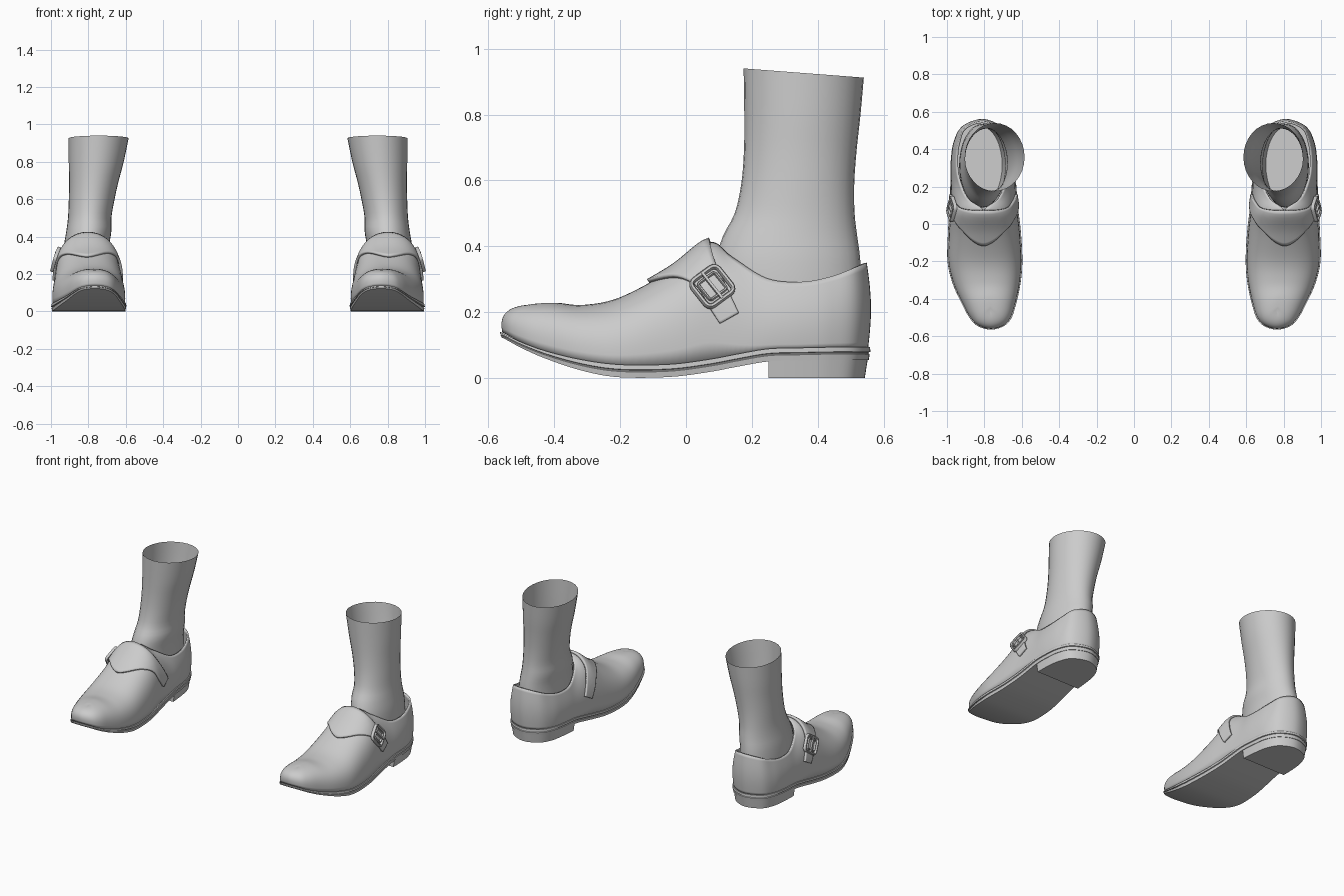
import bpy, bmesh, math
from mathutils import Vector, Matrix
from mathutils.bvhtree import BVHTree

if "Cube" in bpy.data.objects:
    bpy.data.objects.remove(bpy.data.objects["Cube"])


def catmull(rows, n, first=None, last=None):
    """Smooth interpolation through rows of numbers, n samples per span."""
    p = [first or rows[0]] + list(rows) + [last or rows[-1]]
    out = []
    for i in range(1, len(p) - 2):
        for k in range(n):
            t = k / n
            out.append(tuple(0.5 * (2*b + (c-a)*t + (2*a-5*b+4*c-d)*t*t + (3*b-a-3*c+d)*t**3)
                             for a, b, c, d in zip(p[i-1], p[i], p[i+1], p[i+2])))
    return out + [tuple(rows[-1])]


def loft(name, rings, close_ring=True, close_path=False, cap_start=False, cap_end=False,
         thick=0.0, offset=-1.0, angle=40):
    """Skin a list of point rings; every part is mirrored to the other foot."""
    bm = bmesh.new()
    vs = [[bm.verts.new(p) for p in r] for r in rings]
    nr, nc = len(vs), len(vs[0])
    for i in range(nr if close_path else nr - 1):
        for j in range(nc if close_ring else nc - 1):
            a, b = vs[i], vs[(i + 1) % nr]
            bm.faces.new((a[j], a[(j+1) % nc], b[(j+1) % nc], b[j]))
    if cap_start:
        bm.faces.new(vs[0])
    if cap_end:
        bm.faces.new(vs[-1])
    bmesh.ops.remove_doubles(bm, verts=bm.verts, dist=1e-4)
    bmesh.ops.recalc_face_normals(bm, faces=bm.faces)
    tree = BVHTree.FromBMesh(bm)
    me = bpy.data.meshes.new(name)
    bm.to_mesh(me)
    bm.free()
    ob = bpy.data.objects.new(name, me)
    bpy.context.collection.objects.link(ob)
    bpy.ops.object.select_all(action='DESELECT')
    ob.select_set(True)
    bpy.context.view_layer.objects.active = ob
    bpy.ops.object.shade_smooth_by_angle(angle=math.radians(angle))
    if thick:
        s = ob.modifiers.new("thickness", 'SOLIDIFY')
        s.thickness, s.offset = thick, offset
    m = ob.modifiers.new("other_foot", 'MIRROR')
    m.use_mirror_merge = False
    return tree


def clamp(v, a, b):
    return max(a, min(b, v))


def smooth(v, a, b):
    t = clamp((v - a) / (b - a), 0, 1)
    return t * t * (3 - 2 * t)


# Shoe stations, toe to heel: base y, medial x, lateral x, base z | top y, medial x, lateral x, z
STATIONS = [
    (-.558, .765, .765, .138, -.465, .768, .768, .222),
    (-.540, .700, .832, .129, -.455, .768, .768, .224),
    (-.500, .662, .872, .108, -.435, .770, .770, .227),
    (-.430, .638, .912, .081, -.390, .775, .775, .228),
    (-.320, .614, .962, .053, -.310, .782, .782, .222),
    (-.200, .604, .990, .037, -.200, .790, .790, .245),
    (-.050, .611, .988, .038, -.050, .798, .798, .325),
    (.070, .625, .980, .053, .070, .803, .803, .412),
    (.150, .632, .976, .068, .140, .722, .892, .368),
    (.250, .640, .975, .085, .245, .675, .940, .303),
    (.350, .650, .972, .088, .350, .670, .950, .292),
    (.440, .668, .957, .090, .440, .687, .938, .308),
    (.515, .715, .915, .090, .515, .725, .905, .336),
    (.553, .812, .812, .090, .549, .812, .812, .350),
]


def swap(r):
    return (r[0], r[2], r[1], r[3], r[4], r[6], r[5], r[7])


S = catmull(STATIONS, 6, swap(STATIONS[1]), swap(STATIONS[-2]))


def base(s, side, off=0.0):
    """Footprint point pushed outward by off, and the outward direction."""
    p = Vector((s[2] if side > 0 else s[1], s[0], s[3]))
    n = p - Vector(((s[1] + s[2]) / 2, clamp(s[0], -.45, .38), s[3]))
    n.normalize()
    return p + n * off, n


# Upper: columns rise from the footprint to the instep ridge or collar
def upper_column(s, side, steps=14):
    p0, n = base(s, side)
    p1 = Vector((s[6] if side > 0 else s[5], s[4], s[7]))
    w = smooth(s[0], .04, .26)
    col = []
    for k in range(steps + 1):
        t = k / steps
        a = t * math.pi / 2
        h = (1 - w) * (1 - max(math.cos(a), 0) ** .85) + w * t ** 1.6
        v = (1 - w) * math.sin(a) ** .85 + w * t
        if k == steps:
            h = v = 1
        p = p0.lerp(p1, h) + n * (.010 * math.sin(math.pi * t))
        p.z = p0.z + (p1.z - p0.z) * v
        col.append(p)
    return col


columns = [upper_column(s, 1) for s in S] + [upper_column(s, -1) for s in S[-2:0:-1]]
upper = loft("shoe_upper", columns, close_ring=False, close_path=True, thick=.010, angle=60)


# Sole with a welt groove, and the heel block under it
def slab(s, levels):
    pts = []
    for side in (1, -1):
        part = []
        for off, z in levels:
            p = base(s, side, off)[0]
            p.z = z
            part.append(p)
        pts += part if side > 0 else part[::-1]
    return pts


def sole_ring(s):
    th = .015 + .020 * smooth(s[0], -.56, -.2)
    return slab(s, [(o, s[3] - f * th) for o, f in
                    ((.006, -.1), (.007, .3), (.001, .36), (.001, .44), (.005, .5), (.002, 1))])


loft("sole", [sole_ring(s) for s in S], angle=35)
loft("heel", [slab(s, [(.001, .07), (-.010, 0)]) for s in S if s[0] > .249], cap_start=True, angle=35)

# Sock and ankle: front z, back z, front y, back y, medial x, lateral x
LEG = [
    (.940, .912, .175, .540, .585, .905),
    (.800, .800, .177, .530, .611, .905),
    (.690, .690, .176, .518, .640, .903),
    (.590, .590, .168, .511, .662, .905),
    (.500, .500, .148, .512, .677, .909),
    (.430, .430, .112, .520, .677, .918),
    (.350, .350, .090, .530, .688, .930),
    (.240, .220, .090, .535, .690, .935),
    (.120, .110, .110, .520, .705, .925),
]


def leg_ring(r, n=32):
    zf, zb, yf, yb, xm, xl = r
    pts = []
    for k in range(n):
        a = 2 * math.pi * k / n
        f = (1 - math.cos(a)) / 2
        pts.append(((xm + xl)/2 + (xl - xm)/2 * math.sin(a), yf + (yb - yf) * f, zf + (zb - zf) * f))
    return pts


loft("sock_leg", [leg_ring(r) for r in catmull(LEG, 3)], cap_end=True)


# Strap: laid onto the upper by casting rays toward the foot's axis
def on_upper(y, deg, lift):
    d = Vector((math.cos(math.radians(deg)), 0, math.sin(math.radians(deg))))
    c = Vector((.805, y, .13))
    hit, nor = upper.ray_cast(c + d * .5, -d)[:2]
    if hit is None or (hit - c).dot(d) < 0:
        hit, nor = upper.find_nearest(c + d * .22)[:2]
    if nor.dot(d) < 0:
        nor = -nor
    return hit + d * lift, nor


# front y, front angle, back y, back angle, from the instep down to the tip
STRAP = [(-.115, 90, .072, 90), (-.090, 72, .074, 76), (-.025, 56, .088, 60),
         (.035, 42, .118, 45), (.070, 26, .140, 33), (.103, 11, .160, 21)]
half = catmull(STRAP, 5, (-.090, 108, .074, 104))
path = [(a, 180 - b, c, 180 - d) for a, b, c, d in half[:0:-1]] + half
strap = [[on_upper(a + (c - a) * k / 10, b + (d - b) * k / 10, .008)[0] for k in range(11)]
         for a, b, c, d in path]
loft("strap", strap, close_ring=False, thick=.013, offset=0, angle=40)

# Buckle on the outer side: rounded frame, inner loop and prong
centre, normal = on_upper(.080, 41, .018)
along = Vector((0, .13, -.18))
along = (along - normal * along.dot(normal)).normalized()
M = Matrix((along, normal.cross(along), normal)).transposed()


def frame(name, hx, hy, bar, height, r):
    rings = []
    for q, (sx, sy) in enumerate(((1, 1), (-1, 1), (-1, -1), (1, -1))):
        for k in range(5):
            a = math.radians(q * 90 + k * 22.5)
            c = Vector((sx * (hx - r), sy * (hy - r), 0))
            o = Vector((math.cos(a), math.sin(a), 0))
            rings.append([centre + M @ (c + o * (r + bar * u) + Vector((0, 0, height * v)))
                          for u, v in ((-1, -1), (1, -1), (1, .4), (.5, 1), (-.5, 1), (-1, .4))])
    loft(name, rings, close_path=True)


frame("buckle_frame", .050, .050, .007, .009, .018)
frame("buckle_inner_loop", .032, .032, .004, .008, .008)
prong = [[centre + M @ Vector((x, y, z)) for y, z in ((-.005, 0), (.005, 0), (.004, .011), (-.004, .011))]
         for x in (-.05, 0, .05)]
loft("buckle_prong", prong, cap_start=True, cap_end=True)
